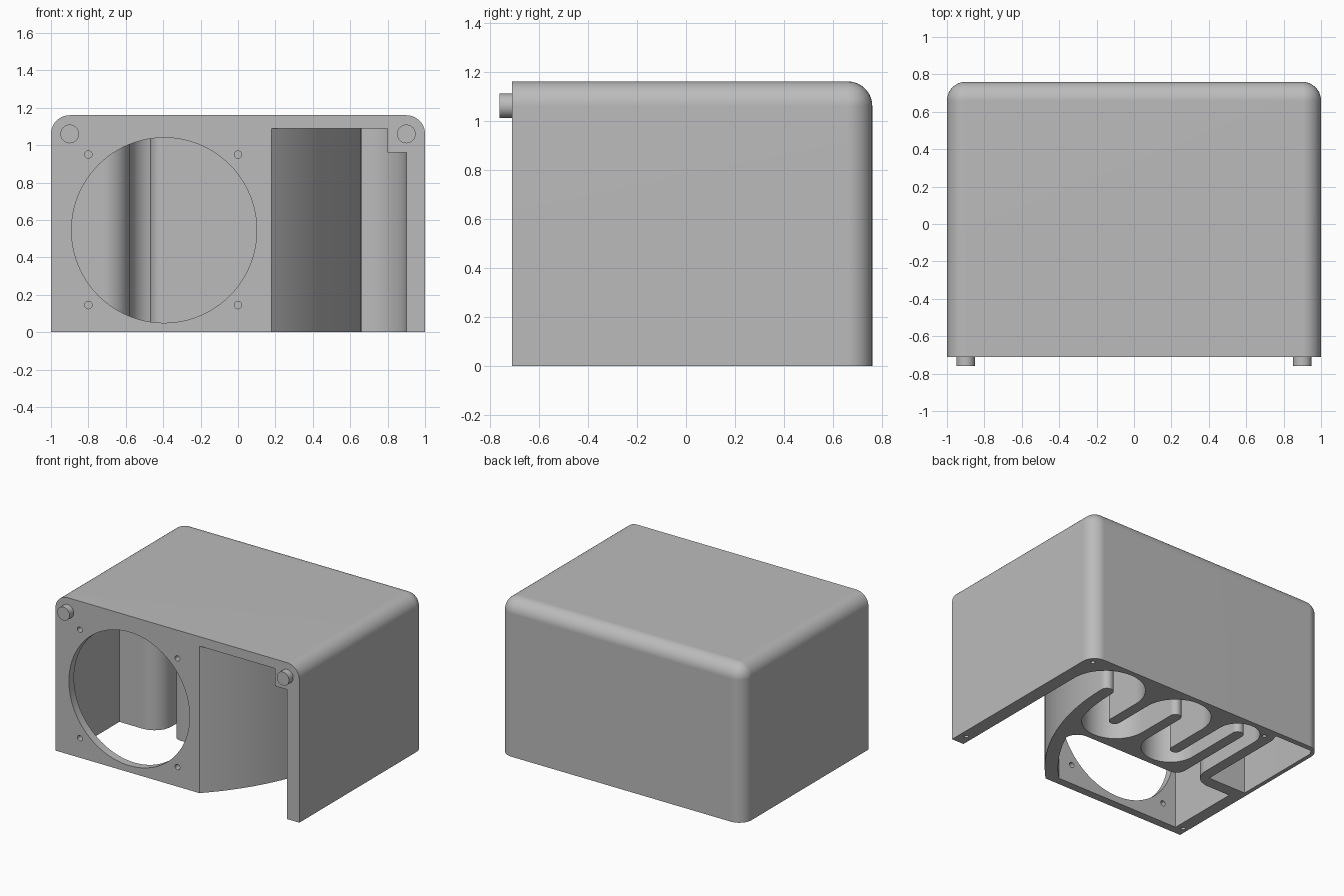
import bpy, bmesh
from math import cos, sin, pi, radians, asin, degrees
from mathutils import Matrix

if "Cube" in bpy.data.objects:
    bpy.data.objects.remove(bpy.data.objects["Cube"], do_unlink=True)

grey = bpy.data.materials.new("light grey")
grey.use_nodes = True
grey.diffuse_color = (0.5, 0.5, 0.5, 1)
grey.node_tree.nodes["Principled BSDF"].inputs["Base Color"].default_value = (0.5, 0.5, 0.5, 1)

FRONT, BACK, TOP, CEILING = -0.71, 0.76, 1.16, 1.09


def finish(name, bm):
    bmesh.ops.recalc_face_normals(bm, faces=bm.faces)
    mesh = bpy.data.meshes.new(name)
    bm.to_mesh(mesh)
    bm.free()
    mesh.materials.append(grey)
    obj = bpy.data.objects.new(name, mesh)
    bpy.context.collection.objects.link(obj)
    return obj


def box(name, x0, x1, y0, y1, z0, z1, rounding=0):
    bm = bmesh.new()
    bmesh.ops.create_cube(bm, size=1)
    for v in bm.verts:
        v.co = [a + (c + 0.5) * (b - a) for c, a, b in zip(v.co, (x0, y0, z0), (x1, y1, z1))]
    if rounding:
        # Round every edge that touches neither the front nor the floor
        edges = [e for e in bm.edges
                 if (sum(v.co.y for v in e.verts) > 2 * y0 + 0.01)
                 and (sum(v.co.z for v in e.verts) > 2 * z0 + 0.01)]
        bmesh.ops.bevel(bm, geom=edges, offset=rounding, segments=10, profile=0.5, affect='EDGES')
    return finish(name, bm)


def cylinder(name, center, radius, depth, along_y=True, segments=32):
    bm = bmesh.new()
    turn = Matrix.Rotation(pi / 2, 4, 'X') if along_y else Matrix.Identity(4)
    bmesh.ops.create_cone(bm, cap_ends=True, segments=segments, radius1=radius, radius2=radius,
                          depth=depth, matrix=Matrix.Translation(center) @ turn)
    return finish(name, bm)


def arc(cx, cy, r, start, end, steps=20):
    angles = [radians(start + (end - start) * i / steps) for i in range(steps + 1)]
    return [(cx + r * cos(a), cy + r * sin(a)) for a in angles]


def prism(name, outline, z0, z1):
    bm = bmesh.new()
    face = bm.faces.new([bm.verts.new((x, y, z0)) for x, y in outline])
    side = bmesh.ops.extrude_face_region(bm, geom=[face])
    bmesh.ops.translate(bm, vec=(0, 0, z1 - z0),
                        verts=[g for g in side["geom"] if isinstance(g, bmesh.types.BMVert)])
    return finish(name, bm)


def combine(body, other, operation):
    mod = body.modifiers.new(operation, 'BOOLEAN')
    mod.operation, mod.solver, mod.object = operation, 'EXACT', other
    bpy.context.view_layer.objects.active = body
    bpy.ops.object.modifier_apply(modifier=mod.name)
    bpy.data.objects.remove(other, do_unlink=True)


# Outer casing
casing = box("casing", -1, 1, FRONT, BACK, 0, TOP, rounding=0.1)

# The curved dividing wall lies between two arcs with one centre
wx, wy, r_in, r_out = -0.98, 0.45, 1.55, 1.64


def wall_angle(y, r):
    return degrees(asin((y - wy) / r))


# Plan of the winding air channel, from the open outlet to the round inlet chamber and back
plan = [(0.9, -0.8)]
plan += arc(0.63, 0.45, 0.27, 0, 180)          # large rear bend
plan += arc(0.32, 0.18, 0.04, 0, -180, 10)     # rear finger tip
plan += arc(0.04, 0.48, 0.24, 0, 180)          # middle rear bend
plan += arc(-0.24, 0.15, 0.04, 0, -180, 10)
plan += arc(-0.43, 0.57, 0.15, 0, 180)         # small rear bend
plan += arc(-0.72, 0.05, 0.14, 0, -90, 10)     # rounded pocket corner
plan += [(-0.91, -0.09), (-0.91, -0.65)]       # inlet chamber
plan += arc(wx, wy, r_in, wall_angle(-0.65, r_in), wall_angle(-0.2, r_in))
plan += arc(0.33, -0.2, 0.1, 10, 90, 8)
plan += arc(-0.4, -0.03, 0.07, 270, 180, 8)
plan += arc(-0.43, 0.57, 0.04, 180, 0, 10)     # front finger tips and front bends
plan += arc(-0.195, 0.145, 0.195, 180, 360)
plan += arc(0.04, 0.48, 0.04, 180, 0, 10)
plan += arc(0.31, 0.18, 0.23, 180, 358)
plan += arc(wx, wy, r_in, wall_angle(0.2, r_in), wall_angle(0.44, r_in), 6)
plan += arc(0.615, 0.45, 0.045, 180, 0, 10)
plan += arc(wx, wy, r_out, wall_angle(0.44, r_out), wall_angle(FRONT, r_out), 30)
plan += [(0.18, -0.8)]
combine(casing, prism("channel_cutter", plan, -0.1, CEILING), 'DIFFERENCE')

# Closed side pocket with a chamfered corner beside the rear screw
pocket = [(-0.97, 0), (-0.66, 0), (-0.66, 0.66), (-0.62, 0.72), (-0.95, 0.72), (-0.97, 0.68)]
pocket[3] = (-0.64, 0.72)
combine(casing, prism("pocket_cutter", pocket, -0.1, CEILING), 'DIFFERENCE')

# Round inlet opening and its four mounting holes
combine(casing, cylinder("inlet_cutter", (-0.395, -0.7, 0.545), 0.495, 0.3, segments=96), 'DIFFERENCE')
for x in (-0.8, 0):
    for z in (0.145, 0.95):
        combine(casing, cylinder("hole_cutter", (x, -0.7, z), 0.02, 0.16, segments=20), 'DIFFERENCE')

# Screw holes in the bottom rim
for x, y in ((0.95, -0.62), (-0.96, -0.63), (-0.58, 0.67), (0.94, 0.69)):
    combine(casing, cylinder("screw_cutter", (x, y, 0), 0.015, 0.2, along_y=False, segments=16), 'DIFFERENCE')

# Block behind the outlet-side peg
combine(casing, box("peg_block", 0.8, 0.95, FRONT, -0.55, 0.96, 1.12), 'UNION')

# Front pegs
pegs = [cylinder(name, (x, FRONT - 0.02, 1.06), 0.05, 0.06)
        for name, x in (("right_peg", -0.9), ("left_peg", 0.9))]

# Smooth curves with crisp corners
for obj in [casing] + pegs:
    bpy.ops.object.select_all(action='DESELECT')
    obj.select_set(True)
    bpy.context.view_layer.objects.active = obj
    bpy.ops.object.shade_smooth_by_angle(angle=radians(30))
    obj.modifiers.new("Weighted Normal", 'WEIGHTED_NORMAL').keep_sharp = True
